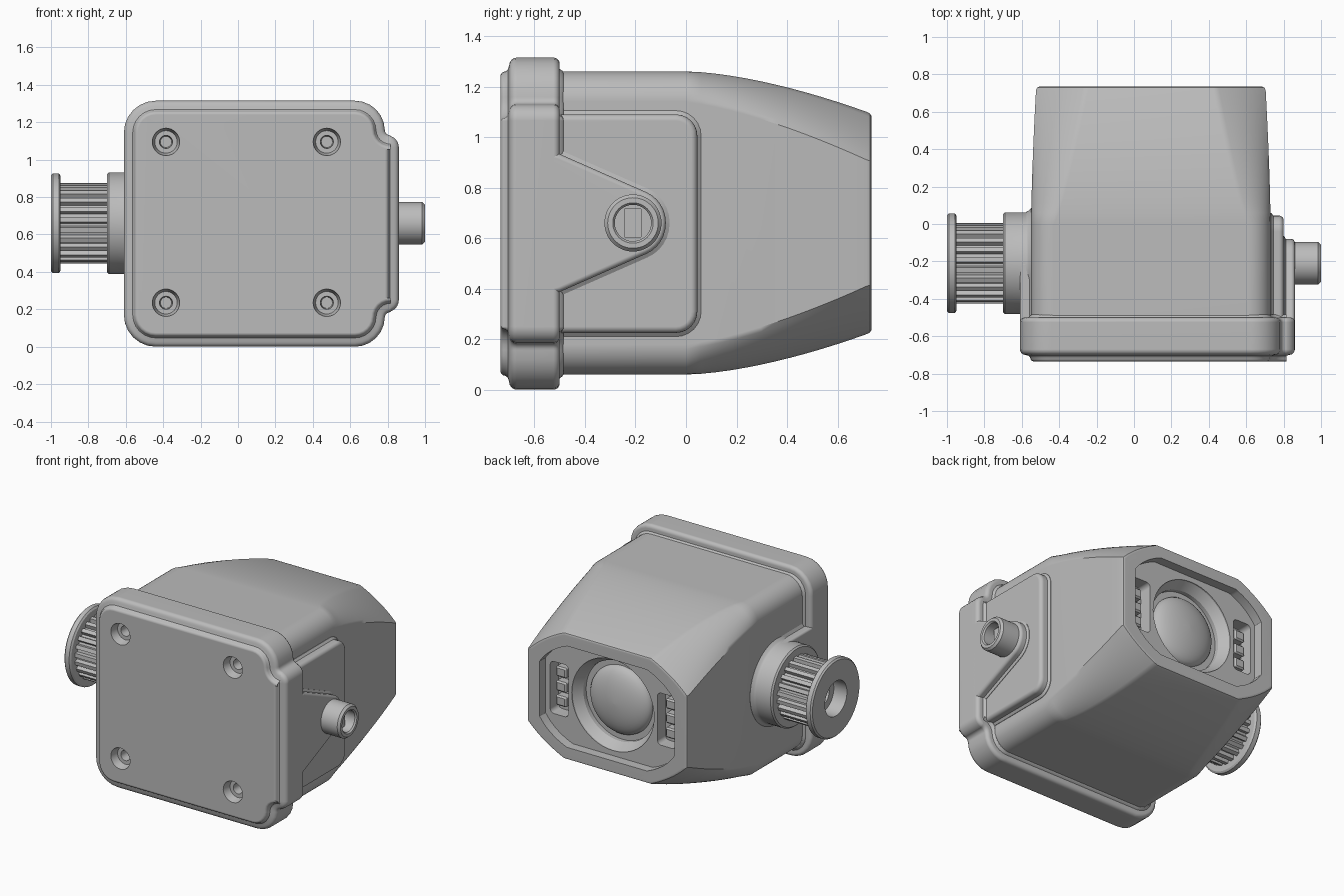
import bpy, bmesh, math
from mathutils import Vector

if "Cube" in bpy.data.objects:
    bpy.data.objects.remove(bpy.data.objects["Cube"])

grey = bpy.data.materials.new("plain_grey")
grey.use_nodes = True
COLOUR = (0.5, 0.5, 0.5, 1)
grey.diffuse_color = COLOUR
grey.node_tree.nodes["Principled BSDF"].inputs["Base Color"].default_value = COLOUR

MID_X, MID_Z = 0.09, 0.66      # centre of the housing
SHAFT_Y = -0.21                # drive axis runs along x


def loft(name, rings, caps=True):
    """Bridge rings of equal point count, optionally closing both ends."""
    bm = bmesh.new()
    loops = [[bm.verts.new(p) for p in ring] for ring in rings]
    n = len(loops[0])
    for a, b in zip(loops, loops[1:]):
        for i in range(n):
            bm.faces.new((a[i], a[(i + 1) % n], b[(i + 1) % n], b[i]))
    if caps:
        bm.faces.new(loops[0])
        bm.faces.new(loops[-1])
    bmesh.ops.recalc_face_normals(bm, faces=bm.faces)
    mesh = bpy.data.meshes.new(name)
    bm.to_mesh(mesh)
    bm.free()
    mesh.materials.append(grey)
    obj = bpy.data.objects.new(name, mesh)
    bpy.context.collection.objects.link(obj)
    return obj


def place(u, v, w, axis):
    return (w, u, v) if axis == "x" else (u, w, v)


def lathe(name, profile, axis, centre, caps=True, n=48):
    """Revolve (position, radius) pairs about an x or y axis."""
    ring = [2 * math.pi * i / n for i in range(n)]
    return loft(name, [[place(centre[0] + r * math.cos(a), centre[1] + r * math.sin(a), w, axis)
                        for a in ring] for w, r in profile], caps)


def outline(corners, d, n=6):
    """Counter-clockwise (u, v, radius) corners, moved inwards by d and rounded."""
    out = []
    for i, (u, v, r) in enumerate(corners):
        cur = Vector((u, v))
        e1 = (cur - Vector(corners[i - 1][:2])).normalized()
        e2 = (Vector(corners[(i + 1) % len(corners)][:2]) - cur).normalized()
        n1, n2 = Vector((-e1.y, e1.x)), Vector((-e2.y, e2.x))
        turn = math.atan2(e1.x * e2.y - e1.y * e2.x, e1.dot(e2))
        s = 1 if turn > 0 else -1
        r = max(r - s * d, 0.004)
        corner = cur + (n1 + n2) * d / (1 + n1.dot(n2))
        centre = corner - e1 * r * math.tan(abs(turn) / 2) + n1 * s * r
        for k in range(n + 1):
            a = turn * k / n
            normal = Vector((n1.x * math.cos(a) - n1.y * math.sin(a),
                             n1.x * math.sin(a) + n1.y * math.cos(a)))
            out.append(centre - normal * s * r)
    return out


def slab(name, corners, layers, axis):
    """Stack (position, inset) layers of a rounded outline."""
    return loft(name, [[place(p.x, p.y, w, axis) for p in outline(corners, d)]
                       for w, d in layers])


def rounded_edge(w, d, r, sign):
    """Layers easing from a side wall over to the face at w."""
    angles = [math.radians(a) for a in (0, 22.5, 45, 67.5, 90)]
    return [(w - sign * r * (1 - math.sin(a)), d + r * (1 - math.cos(a))) for a in angles]


def rect(u0, u1, v0, v1, r):
    return [(u0, v0, r), (u1, v0, r), (u1, v1, r), (u0, v1, r)]


def section(y, hw, hh, cx, cz, flat, n=10):
    """Housing cross-section whose corners blend from round to chamfered."""
    pts = []
    for sx, sz, start in ((1, 1, 0), (-1, 1, 1), (-1, -1, 2), (1, -1, 3)):
        for k in range(n + 1):
            t = k / n
            a = math.pi / 2 * (start + t)
            ca, sa = abs(math.cos(a)), abs(math.sin(a))
            f = t if start % 2 == 0 else 1 - t
            ca, sa = ca + (1 - f - ca) * flat, sa + (f - sa) * flat
            pts.append((MID_X + sx * (hw - cx + cx * ca), y, MID_Z + sz * (hh - cz + cz * sa)))
    return pts


def carve(obj, cutters):
    bpy.context.view_layer.objects.active = obj
    for c in cutters:
        mod = obj.modifiers.new("cut", "BOOLEAN")
        mod.operation, mod.solver, mod.object = "DIFFERENCE", "EXACT", c
        bpy.ops.object.modifier_apply(modifier=mod.name)
    for c in cutters:
        bpy.data.objects.remove(c)


# Housing: straight at the front, tapering to chamfered corners at the back
rings = [section(y, 0.64, 0.60, 0.12, 0.12, 0) for y in (-0.55, 0.0)]
for i in range(1, 13):
    t = i / 12
    rings.append(section(0.715 * t, 0.64 - 0.026 * t ** 1.5, 0.60 - 0.16 * t ** 1.6,
                         0.12 + 0.16 * t ** 0.7, 0.12 + 0.07 * t, 0.75 * t ** 0.5))
rings.append(section(0.729, 0.608, 0.433, 0.276, 0.187, 0.75))
rings.append(section(0.735, 0.595, 0.422, 0.27, 0.184, 0.75))
housing = loft("housing", rings)

# Rear window recess, lens well and side slots
cutters = [loft("recess_cutter", [section(y, 0.515, 0.35, 0.21, 0.16, 0.6) for y in (0.67, 0.8)]),
           lathe("lens_cutter", [(0.75, 0.315), (0.66, 0.315), (0.60, 0.275), (0.57, 0.275)],
                 "y", (MID_X, MID_Z))]
for side in (-1, 1):
    x = MID_X + side * 0.41
    cutters.append(slab("slot_cutter", rect(x - 0.07, x + 0.07, MID_Z - 0.18, MID_Z + 0.18, 0.03),
                        [(0.58, 0), (0.75, 0)], "y"))
carve(housing, cutters)

# Domed lens and small contacts inside the slots
dome = [(0.56, 0.235)] + [(0.57 + 0.085 * math.sin(a), 0.235 * math.cos(a))
                          for a in [math.radians(10 * k) for k in range(9)]] + [(0.655, 0.004)]
lathe("lens_dome", dome, "y", (MID_X, MID_Z))
for side, label in ((-1, "right"), (1, "left")):
    x = MID_X + side * 0.42
    for k in (-1, 0, 1):
        z = MID_Z + k * 0.1
        slab(f"{label}_slot_contact_{k + 2}", rect(x - 0.04, x + 0.04, z - 0.035, z + 0.035, 0.01),
             [(0.57, 0), (0.63, 0), (0.64, 0.01)], "y")

# Front cover with a stepped rim and a tab on the left
cover_shape = [(-0.61, 0, 0.17), (0.785, 0, 0.16), (0.785, 0.185, 0.03), (0.86, 0.185, 0.065),
               (0.86, 1.13, 0.065), (0.785, 1.13, 0.03), (0.785, 1.315, 0.16), (-0.61, 1.315, 0.17)]
cover = slab("front_cover", cover_shape,
             [(-0.485, 0.06), (-0.49, 0.052), (-0.50, 0.045)] + rounded_edge(-0.50, 0, 0.025, 1)[::-1]
             + rounded_edge(-0.70, 0, 0.03, -1) + [(-0.705, 0.047)]
             + rounded_edge(-0.735, 0.055, 0.02, -1), "y")

# Countersunk screw holes
carve(cover, [lathe("screw_cutter", [(-0.76, 0.075), (-0.73, 0.073), (-0.68, 0.06), (-0.68, 0.035),
                                     (-0.60, 0.03)], "y", (x, z), n=32)
              for x in (-0.385, 0.475) for z in (0.235, 1.095)])

# Raised side pad and tapered arm on the left
slab("left_side_pad", rect(-0.62, 0.045, 0.225, 1.09, 0.085),
     [(0.65, -0.015), (0.733, -0.015), (0.745, 0)] + rounded_edge(0.80, 0, 0.025, 1), "x")
slab("shaft_arm", [(-0.6, 0.36, 0.01), (-0.5, 0.387, 0.03), (-0.08, 0.572, 0.13),
                   (-0.08, 0.748, 0.13), (-0.5, 0.933, 0.03), (-0.6, 0.96, 0.01)],
     [(0.75, -0.015), (0.803, -0.015), (0.812, 0)] + rounded_edge(0.86, 0, 0.02, 1), "x")

# Hollow shaft stub
AXIS = (SHAFT_Y, MID_Z)
lathe("shaft_stub", [(0.82, 0.113), (0.985, 0.113), (1.0, 0.1), (1.0, 0.08), (0.99, 0.072),
                     (0.88, 0.072)], "x", AXIS)
slab("shaft_key", rect(SHAFT_Y - 0.035, SHAFT_Y + 0.035, MID_Z - 0.06, MID_Z + 0.06, 0.01),
     [(0.87, 0), (0.94, 0)], "x")

# Right boss and the web joining it to the cover
lathe("pulley_boss", [(-0.50, 0.30), (-0.55, 0.295), (-0.565, 0.28), (-0.58, 0.272), (-0.69, 0.272),
                      (-0.70, 0.262)], "x", AXIS, n=64)
slab("boss_web", rect(-0.6, SHAFT_Y, MID_Z - 0.272, MID_Z + 0.272, 0.01),
     [(-0.50, -0.02), (-0.55, -0.02), (-0.56, 0)] + rounded_edge(-0.61, 0, 0.015, -1), "x")

# Toothed pulley: each tooth is a raised band around the ring
TEETH = 24
teeth = []
for k in range(TEETH):
    for offset, r in ((0, 0.19), (0.3, 0.19), (0.42, 0.216), (0.88, 0.216)):
        a = 2 * math.pi * (k + offset) / TEETH
        teeth.append((SHAFT_Y + r * math.cos(a), MID_Z + r * math.sin(a)))
loft("pulley_teeth", [[place(u, v, w, "x") for u, v in teeth] for w in (-0.69, -0.96)], caps=False)

# Outer pulley flange with its stepped bore
lathe("pulley_flange", [(-0.95, 0.14), (-0.95, 0.255), (-0.958, 0.267), (-0.99, 0.267), (-1.0, 0.257),
                        (-1.0, 0.12), (-0.90, 0.12), (-0.90, 0.07), (-0.80, 0.07), (-0.80, 0.002)],
      "x", AXIS, caps=False, n=64)

# Smooth shading with crisp edges
for obj in bpy.context.scene.objects:
    if obj.type == "MESH" and obj.data.materials and obj.data.materials[0] == grey:
        bpy.ops.object.select_all(action="DESELECT")
        obj.select_set(True)
        bpy.context.view_layer.objects.active = obj
        bpy.ops.object.shade_smooth_by_angle(angle=math.radians(30))
        obj.modifiers.new("even_normals", "WEIGHTED_NORMAL").keep_sharp = True
